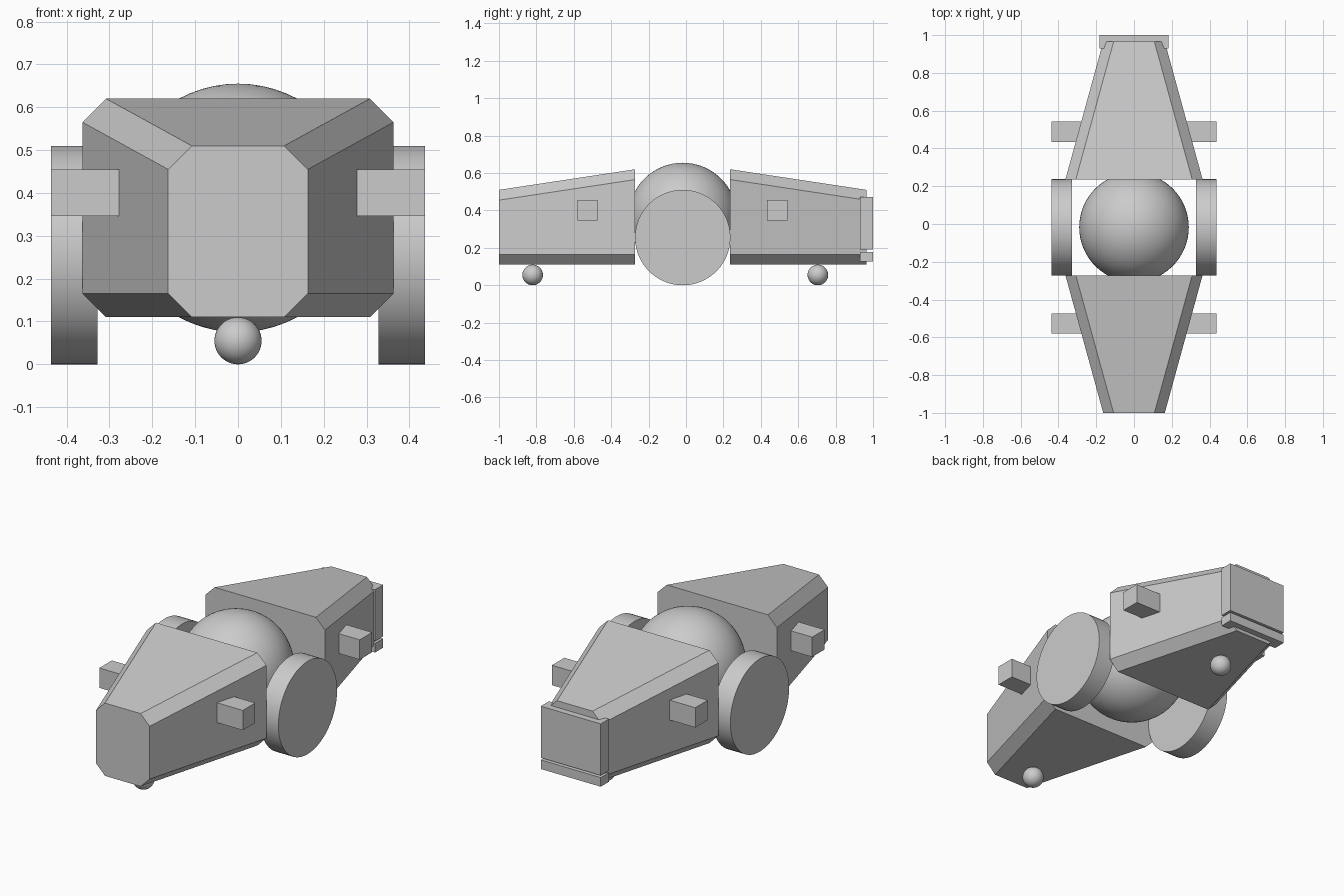
import bpy, bmesh
from math import pi
from mathutils import Matrix

cube = bpy.data.objects.get("Cube")
if cube:
    bpy.data.objects.remove(cube)

GREY = (0.6, 0.6, 0.6, 1)
grey = bpy.data.materials.new("plain grey")
grey.use_nodes = True
grey.diffuse_color = GREY
grey.node_tree.nodes["Principled BSDF"].inputs["Base Color"].default_value = GREY

MID = -0.0175  # y of the plane halfway between the two hulls


def finish(name, bm, smooth=False):
    bmesh.ops.recalc_face_normals(bm, faces=bm.faces)
    mesh = bpy.data.meshes.new(name)
    bm.to_mesh(mesh)
    bm.free()
    mesh.materials.append(grey)
    obj = bpy.data.objects.new(name, mesh)
    bpy.context.collection.objects.link(obj)
    if smooth:
        bpy.ops.object.select_all(action='DESELECT')
        obj.select_set(True)
        bpy.context.view_layer.objects.active = obj
        bpy.ops.object.shade_smooth_by_angle(angle=pi / 6)
    return obj


def box(name, low, high):
    bm = bmesh.new()
    bmesh.ops.create_cube(bm, size=1)
    for v in bm.verts:
        v.co = [h if c > 0 else l for c, l, h in zip(v.co, low, high)]
    return finish(name, bm)


def ball(name, y, z, radius):
    bm = bmesh.new()
    bmesh.ops.create_uvsphere(bm, u_segments=64, v_segments=32, radius=radius,
                              matrix=Matrix.Translation((0, y, z)))
    return finish(name, bm, True)


def octagon(bm, half, top, y, bottom=0.11, cut=0.055):
    right = [(half - cut, bottom), (half, bottom + cut), (half, top - cut), (half - cut, top)]
    outline = right + [(-x, z) for x, z in reversed(right)]
    return [bm.verts.new((x, y, z)) for x, z in outline]


def hull(name, side):
    # Chamfered section tapering away from the centre
    bm = bmesh.new()
    wide = octagon(bm, 0.363, 0.62, MID + side * 0.254)
    narrow = octagon(bm, 0.163, 0.51, MID + side * 0.9825)
    bm.faces.new(wide)
    bm.faces.new(narrow)
    for i in range(8):
        j = (i + 1) % 8
        bm.faces.new((wide[i], wide[j], narrow[j], narrow[i]))
    return finish(name, bm)


# Tapered bodies with a ball between them
hull("front_hull", -1)
hull("rear_hull", 1)
ball("centre_ball", MID, 0.365, 0.29)

# Large side wheels
for label, side in (("left", 1), ("right", -1)):
    bm = bmesh.new()
    bmesh.ops.create_cone(bm, cap_ends=True, segments=64, radius1=0.255, radius2=0.255, depth=0.108,
                          matrix=Matrix.Translation((side * 0.382, MID, 0.255)) @ Matrix.Rotation(pi / 2, 4, 'Y'))
    finish(label + "_wheel", bm, True)

    # Square stubs on the hull sides
    for end, y in (("front", -0.527), ("rear", 0.488)):
        x1, x2 = sorted((side * 0.22, side * 0.436))
        box(f"{end}_{label}_stub", (x1, y - 0.054, 0.346), (x2, y + 0.054, 0.455))

# Small support balls underneath
ball("front_support_ball", -0.82, 0.055, 0.055)
ball("rear_support_ball", 0.705, 0.055, 0.055)

# Rear end plates
box("rear_plate", (-0.182, 0.93, 0.19), (0.182, 1, 0.473))
box("rear_lower_plate", (-0.182, 0.93, 0.128), (0.182, 1, 0.178))
